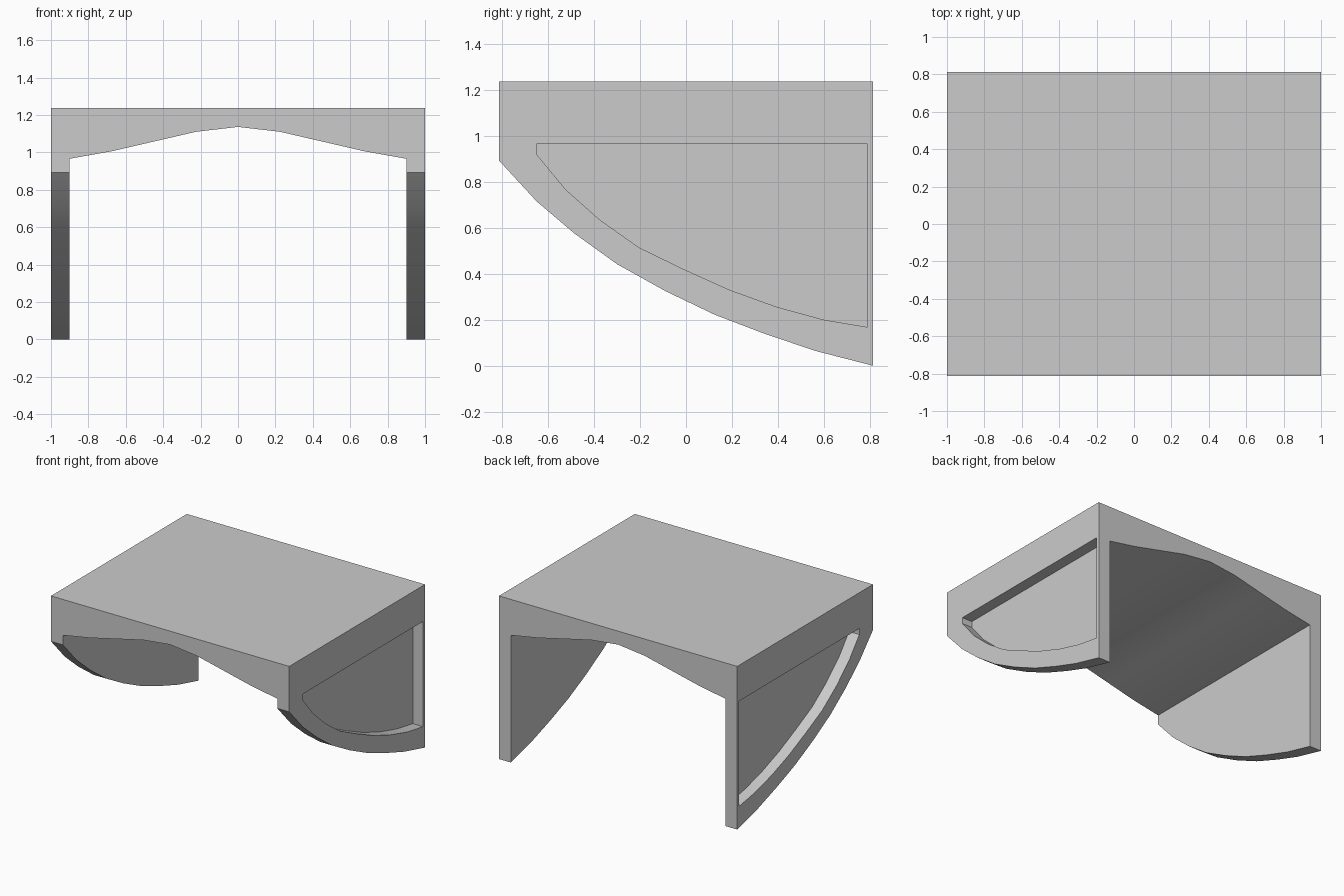
import bpy, bmesh
from mathutils import Vector

if "Cube" in bpy.data.objects:
    bpy.data.objects.remove(bpy.data.objects["Cube"])


def prism(name, profile, axis, a, b):
    """Extrude a 2D profile along x (points are y,z) or along y (points are x,z)."""
    def place(p, t):
        return (t, p[0], p[1]) if axis == 'X' else (p[0], t, p[1])
    bm = bmesh.new()
    face = bm.faces.new([bm.verts.new(place(p, a)) for p in profile])
    ext = bmesh.ops.extrude_face_region(bm, geom=[face])
    step = Vector((b - a, 0, 0)) if axis == 'X' else Vector((0, b - a, 0))
    bmesh.ops.translate(bm, vec=step,
                        verts=[v for v in ext['geom'] if isinstance(v, bmesh.types.BMVert)])
    bmesh.ops.recalc_face_normals(bm, faces=bm.faces)
    mesh = bpy.data.meshes.new(name)
    bm.to_mesh(mesh)
    bm.free()
    obj = bpy.data.objects.new(name, mesh)
    bpy.context.collection.objects.link(obj)
    return obj


def cut(target, cutter):
    mod = target.modifiers.new(cutter.name, 'BOOLEAN')
    mod.operation = 'DIFFERENCE'
    mod.solver = 'EXACT'
    mod.object = cutter
    bpy.context.view_layer.objects.active = target
    bpy.ops.object.modifier_apply(modifier=mod.name)
    bpy.data.objects.remove(cutter)


D, TOP, SPRING = 0.814, 1.238, 0.966

# Solid body: curved bracket outline seen from the side
side = [(-D, TOP), (-D, 0.893), (-0.65, 0.715), (-0.485, 0.575), (-0.30, 0.442),
        (-0.09, 0.325), (0.125, 0.222), (0.345, 0.138), (0.565, 0.064), (D, 0.0), (D, TOP)]
body = prism("arched_canopy", side, 'X', -1, 1)

# Arched opening between the two side brackets
half = [(0.9, SPRING), (0.68, 1.005), (0.45, 1.058), (0.225, 1.11)]
arch = [(0.9, -0.2)] + half + [(0, 1.136)] + [(-x, z) for x, z in reversed(half)] + [(-0.9, -0.2)]
cut(body, prism("arch_cutter", arch, 'Y', -1.2, 1.2))

# Recessed panel in the outer face of each bracket
panel = [(-0.65, SPRING), (-0.65, 0.92), (-0.525, 0.768), (-0.375, 0.635), (-0.205, 0.515),
         (-0.01, 0.42), (0.19, 0.33), (0.395, 0.256), (0.60, 0.2), (0.79, 0.168), (0.79, SPRING)]
for s in (-1, 1):
    cut(body, prism("panel_cutter", panel, 'X', s * 0.914, s * 1.2))

# Smooth curves, sharp corners
bpy.ops.object.select_all(action='DESELECT')
body.select_set(True)
bpy.context.view_layer.objects.active = body
bpy.ops.object.shade_smooth_by_angle(angle=0.5)
